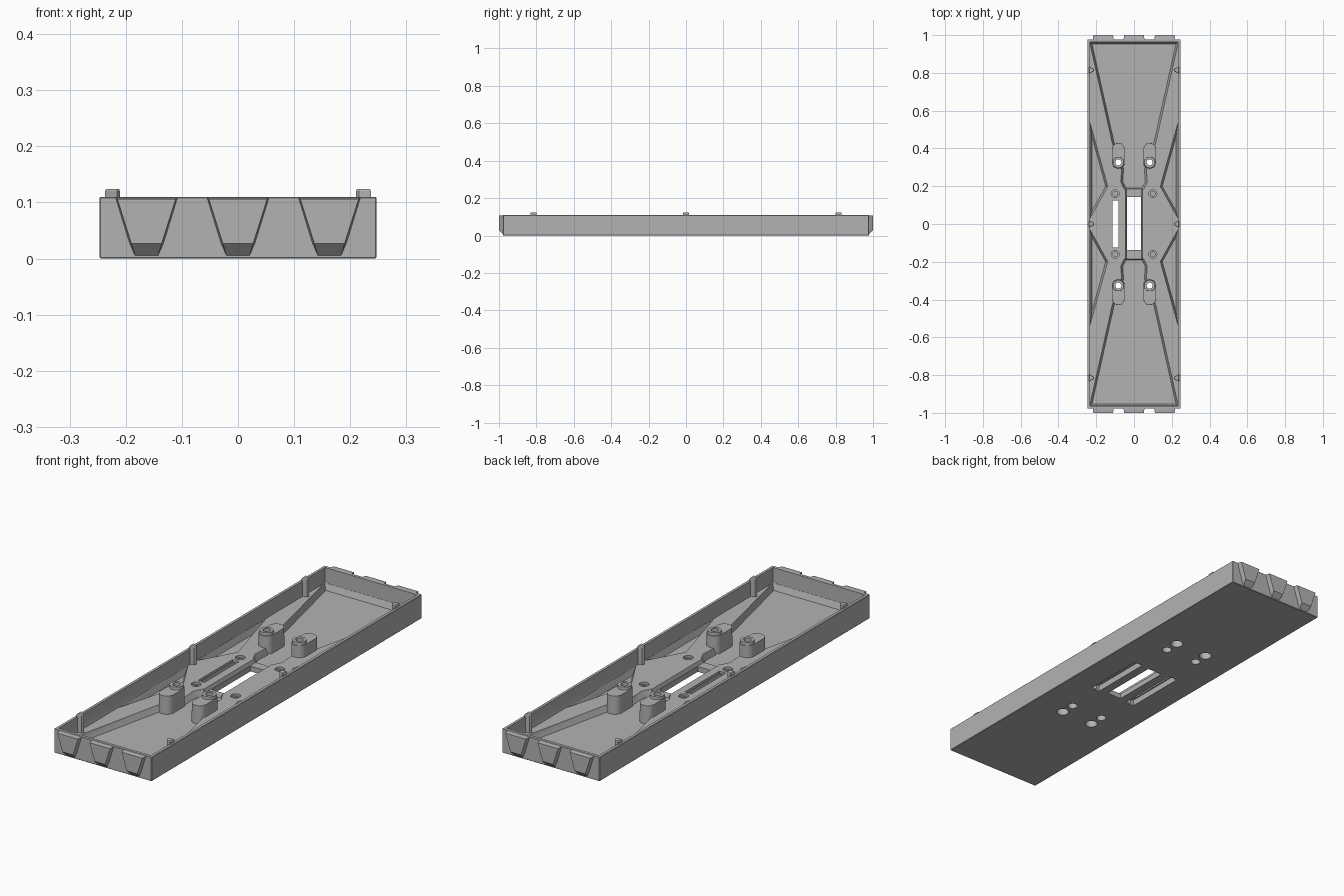
import bpy, bmesh, math
from mathutils import Vector

if "Cube" in bpy.data.objects:
    bpy.data.objects.remove(bpy.data.objects["Cube"], do_unlink=True)

grey = bpy.data.materials.new("plain grey")
grey.use_nodes = True
grey.diffuse_color = (0.45, 0.45, 0.45, 1)
grey.node_tree.nodes["Principled BSDF"].inputs["Base Color"].default_value = grey.diffuse_color

FLOOR, BRIDGE, PLATE, RIM = 0.012, 0.024, 0.04, 0.11
HALF_X, HALF_Y, WALL_X, WALL_Y = 0.247, 0.978, 0.233, 0.963


def make(name, bm):
    bmesh.ops.recalc_face_normals(bm, faces=bm.faces)
    mesh = bpy.data.meshes.new(name)
    bm.to_mesh(mesh)
    bm.free()
    mesh.materials.append(grey)
    ob = bpy.data.objects.new(name, mesh)
    bpy.context.collection.objects.link(ob)
    return ob


def grow(points, d):
    """Offset a counter-clockwise outline outward with mitred corners."""
    out = []
    for i, p in enumerate(points):
        a = (p - points[i - 1]).normalized()
        b = (points[(i + 1) % len(points)] - p).normalized()
        na, nb = Vector((a.y, -a.x)), Vector((b.y, -b.x))
        out.append(p + (na + nb) * (d / (1 + na.dot(nb))))
    return out


def prism(name, points, z0, z1, flare=0.0):
    points = [Vector(p) for p in points]
    area = sum(points[i - 1].cross(p) for i, p in enumerate(points))
    if area < 0:
        points.reverse()
    bm = bmesh.new()
    low = [bm.verts.new((p.x, p.y, z0)) for p in points]
    high = [bm.verts.new((p.x, p.y, z1)) for p in grow(points, flare)]
    bm.faces.new(low)
    bm.faces.new(high)
    for i in range(len(low)):
        bm.faces.new((low[i - 1], low[i], high[i], high[i - 1]))
    return make(name, bm)


def rect(x0, x1, y0, y1):
    return [(x0, y0), (x1, y0), (x1, y1), (x0, y1)]


def capsule(x, y0, y1, r, n=16):
    pts = []
    for cy, start in ((y1, 0), (y0, math.pi)):
        for i in range(n + 1):
            a = start + math.pi * i / n
            pts.append((x + r * math.cos(a), cy + r * math.sin(a)))
    return pts


def circle(x, y, r, n=32):
    return [(x + r * math.cos(math.tau * i / n), y + r * math.sin(math.tau * i / n)) for i in range(n)]


def cut(ob, cutters):
    for c in cutters:
        m = ob.modifiers.new("cut", 'BOOLEAN')
        m.operation, m.solver, m.object = 'DIFFERENCE', 'EXACT', c
        c.hide_render = True
    bpy.context.view_layer.update()
    done = bpy.data.meshes.new_from_object(ob.evaluated_get(bpy.context.evaluated_depsgraph_get()))
    ob.modifiers.clear()
    ob.data = done


def smooth(ob):
    bpy.ops.object.select_all(action='DESELECT')
    ob.select_set(True)
    bpy.context.view_layer.objects.active = ob
    bpy.ops.object.shade_smooth_by_angle(angle=math.radians(30))


# Tray block with softened edges
tray = prism("tray", rect(-HALF_X, HALF_X, -HALF_Y, HALF_Y), 0, RIM)
bevel = tray.modifiers.new("soft edges", 'BEVEL')
bevel.width, bevel.segments = 0.002, 1

# Main hollow, central bridge recess and through slots
cutters = [
    prism("hollow", rect(-WALL_X, WALL_X, -WALL_Y, WALL_Y), PLATE, 0.2),
    prism("bridge_recess", rect(-0.04, 0.04, -0.195, 0.195), BRIDGE, PLATE + 0.001, 0.006),
    prism("middle_slot", rect(-0.037, 0.037, -0.138, 0.143), -0.01, 0.1),
    prism("side_slot", rect(-0.115, -0.082, -0.125, 0.125), -0.01, 0.1),
]
for s in (-1, 1):
    # Wide pockets at each end, narrowing toward the bridge
    half = [(0.222, 0.952), (0.105, 0.43), (0.055, 0.29), (0.06, 0.225), (0.042, 0.19)]
    outline = [(x, s * y) for x, y in half] + [(-x, s * y) for x, y in reversed(half)]
    cutters.append(prism("end_pocket", outline, FLOOR, PLATE + 0.001, 0.0105))
    # Shallow underside slot recesses
    cutters.append(prism("under_slot", rect(s * 0.1 - 0.022, s * 0.1 + 0.022, -0.15, 0.15), -0.01, 0.028))
    for t in (-1, 1):
        # Triangular side pockets and screw sockets
        tri = [(s * 0.222, t * 0.46), (s * 0.15, t * 0.2), (s * 0.222, t * 0.07)]
        cutters.append(prism("side_pocket", tri, FLOOR, PLATE + 0.001, 0.0105))
        cutters.append(prism("screw_socket", circle(s * 0.1, t * 0.16, 0.021), 0.03, 0.06))
        cutters.append(prism("screw_bore", circle(s * 0.1, t * 0.16, 0.012), 0.006, 0.06))

# Mounting bosses with a raised collar, bored from both sides
bosses, bores = [], []
for s in (-1, 1):
    for t in (-1, 1):
        x, y0, y1 = s * 0.083, t * 0.326, t * 0.395
        lo, hi = min(y0, y1), max(y0, y1)
        boss = prism("mounting_boss", capsule(x, lo, hi, 0.034), 0.004, 0.095, -0.001)
        collar = prism("boss_collar", circle(x, y0, 0.031), 0.08, 0.108, -0.002)
        holes = [
            prism("boss_bore", circle(x, y0, 0.016), -0.02, 0.2),
            prism("boss_counterbore", circle(x, y0, 0.021), -0.02, 0.03),
            prism("blind_hole", circle(x, y1, 0.027), -0.02, 0.05),
        ]
        cut(boss, holes)
        cut(collar, holes[:1])
        bosses += [boss, collar]
        bores += holes

cut(tray, cutters + bores)
for ob in [tray] + bosses:
    smooth(ob)
for c in cutters + bores:
    bpy.data.objects.remove(c, do_unlink=True)

# Locating posts along both long walls, with chamfered tips
for s in (-1, 1):
    for y in (-0.815, 0, 0.815):
        plan = [(s * 0.237, y - 0.017), (s * 0.216, y - 0.009), (s * 0.21, y),
                (s * 0.216, y + 0.009), (s * 0.237, y + 0.017)]
        prism("locating_post", plan, 0.01, 0.12)
        prism("post_tip", plan, 0.12, 0.124, -0.002)

# Tapered tabs on both ends, sloped back at the foot
for t in (-1, 1):
    for x in (-0.163, 0, 0.163):
        bm = bmesh.new()
        for k in (-1, 1):
            for w, y, z in ((0.052, 1, 0.106), (0.056, 0.972, 0.109), (0.027, 1, 0.027),
                            (0.031, 0.972, 0.027), (0.02, 0.976, 0.003), (0.02, 0.972, 0.003)):
                bm.verts.new((x + k * w, t * y, z))
        bmesh.ops.convex_hull(bm, input=bm.verts)
        make("end_tab", bm)
